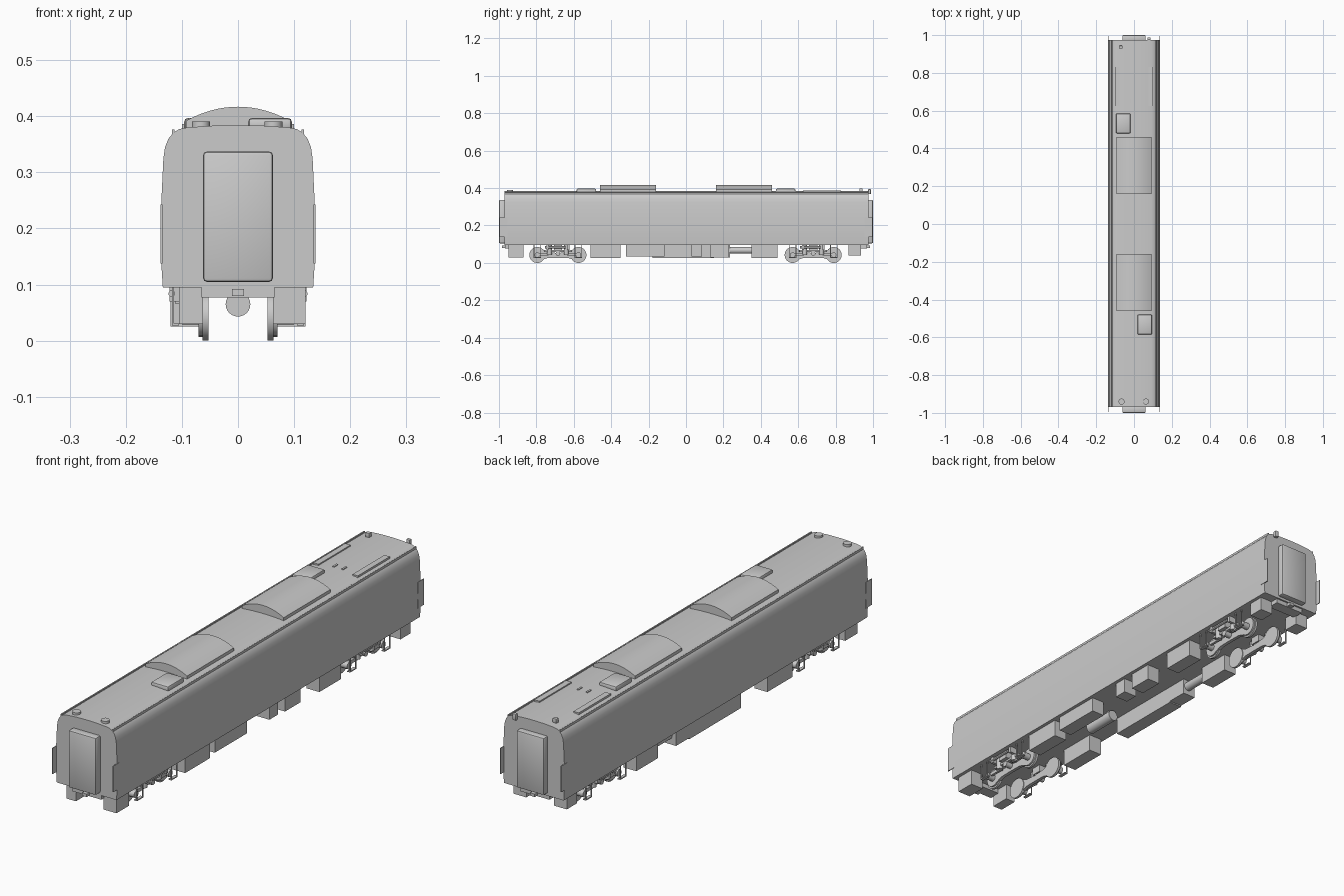
import bpy, bmesh, math
from mathutils import Matrix, Vector

if "Cube" in bpy.data.objects:
    bpy.data.objects.remove(bpy.data.objects["Cube"])

def finish(name, bm, smooth=True):
    bmesh.ops.recalc_face_normals(bm, faces=bm.faces[:])
    me = bpy.data.meshes.new(name)
    bm.to_mesh(me)
    bm.free()
    if smooth:
        for p in me.polygons:
            p.use_smooth = True
        me.set_sharp_from_angle(angle=math.radians(30))
    ob = bpy.data.objects.new(name, me)
    bpy.context.collection.objects.link(ob)
    return ob

def box(name, x, y, z, bevel=0, segs=2):
    bm = bmesh.new()
    size = [abs(a[1] - a[0]) for a in (x, y, z)]
    mid = [(a[1] + a[0]) / 2 for a in (x, y, z)]
    bmesh.ops.create_cube(bm, size=1, matrix=Matrix.Translation(mid) @ Matrix.Diagonal((*size, 1)))
    if bevel:
        bmesh.ops.bevel(bm, geom=bm.edges[:], offset=bevel, segments=segs, affect='EDGES', profile=0.5)
    return finish(name, bm, bool(bevel))

def cyl(name, a, b, r, n=24):
    a, b = Vector(a), Vector(b)
    rot = (b - a).to_track_quat('Z', 'Y').to_matrix().to_4x4()
    bm = bmesh.new()
    bmesh.ops.create_cone(bm, cap_ends=True, segments=n, radius1=r, radius2=r, depth=(b - a).length,
                          matrix=Matrix.Translation((a + b) / 2) @ rot)
    return finish(name, bm)

def prism(name, pts, axis, lo, hi):
    """Extrude a closed profile along x (pts = y,z) or along y (pts = x,z)."""
    bm = bmesh.new()
    make = (lambda p: (lo, p[0], p[1])) if axis == 'x' else (lambda p: (p[0], lo, p[1]))
    face = bm.faces.new([bm.verts.new(make(p)) for p in pts])
    ext = bmesh.ops.extrude_face_region(bm, geom=[face])
    move = (hi - lo, 0, 0) if axis == 'x' else (0, hi - lo, 0)
    bmesh.ops.translate(bm, vec=move, verts=[v for v in ext['geom'] if isinstance(v, bmesh.types.BMVert)])
    return finish(name, bm)

def mirrored(pts):
    return pts + [(-x, z) for x, z in reversed(pts)]

# carriage body
half = [(.134, .095), (.1375, .15), (.138, .19), (.1365, .25), (.133, .325), (.130, .345),
        (.124, .360), (.115, .371), (.105, .377), (.09, .380), (.05, .383), (.015, .384)]
prism("carriage_body", mirrored(half), 'y', -.97, .975)

# both ends: gangway, corner plates, coupler
for s, end in ((-1, "front"), (1, "back")):
    box(end + "_gangway", (-.062, .062), (s * .965, s), (.105, .337), .006)
    box(end + "_end_beam", (-.065, .065), (s * .92, s * .968), (.077, .097))
    box(end + "_coupler", (-.011, .011), (s * .95, s * .985), (.080, .092))
    for sx in (-1, 1):
        box(end + "_corner_plate", (sx * .1345, sx * .138), (s * .955, s * .996), (.138, .243))

# roof gutters
for sx in (-1, 1):
    box("roof_gutter", (sx * .113, sx * .118), (-.97, .975), (.366, .3765))

# arched air conditioning units
arc = []
for i in range(17):
    x = .093 - .186 * i / 16
    arc.append((x, .417 - .025 * (x / .093) ** 2))
for s in (-1, 1):
    prism("air_conditioner", [(-.093, .375)] + [(.093, .375)] + arc, 'y', s * .16, s * .46)
    # small roof hatch beside each unit
    box("roof_hatch", (-s * .018, -s * .096), (s * .48, s * .585), (.372, .397), .007)

# roof vents, mounting rails and aerials
for x in (-.066, .063):
    cyl("roof_vent", (x, -.94, .378), (x, -.94, .391), .016)
for sx in (-1, 1):
    box("roof_rail", (sx * .076, sx * .1), (.625, .83), (.374, .386))
    box("roof_cleat", (sx * .02 - .004, sx * .02 + .004), (.64, .665), (.38, .387))
box("roof_aerial", (-.079, -.061), (.928, .944), (.378, .398), .002)
box("end_lamp", (.072, .088), (.974, .988), (.368, .394), .002)

# equipment boxes under the floor: y range and lowest z
right_boxes = [(-.95, -.87, .03), (-.51, -.35, .025), (-.32, -.115, .035), (.03, .085, .035),
               (.13, .23, .03), (.35, .49, .025), (.87, .935, .04)]
left_boxes = [(-.95, -.87, .03), (-.51, -.35, .025), (-.18, .15, .025), (.15, .235, .03),
              (.35, .49, .025), (.87, .935, .04)]
for sx, rows in ((1, right_boxes), (-1, left_boxes)):
    for y0, y1, z in rows:
        outer = .105 if (sx < 0 and y0 < -.6) else .12
        box("underfloor_box", (sx * .062, sx * outer), (y0, y1), (z, .097))

# air tanks
cyl("side_air_tank", (-.085, .235, .067), (-.085, .35, .067), .018)
cyl("centre_air_tank", (0, -.27, .065), (0, -.13, .065), .022)
for y in (-.24, -.16):
    box("tank_strap", (-.004, .004), (y - .006, y + .006), (.08, .097))

# bogies
def dogbone(yc):
    """Side frame outline: round ends over the wheels joined by a dipped bar."""
    pts = []
    for s in (1, -1):
        for i in range(15):
            t = math.radians(-130 + 260 * i / 14)
            pts.append((yc + s * (.11 + .037 * math.cos(t)), .044 + s * .037 * math.sin(t)))
        pts += [(yc + s * .055, .044 + s * .016 - .002), (yc, .044 + s * .013 - .004),
                (yc - s * .055, .044 + s * .016 - .002)]
    return pts

for yc in (-.685, .68):
    for sx in (-1, 1):
        prism("bogie_side_frame", dogbone(yc), 'x', sx * .056, sx * .07)
        # frame beam above the springs, hung from the floor
        box("bogie_beam", (sx * .082, sx * .096), (yc - .075, yc + .075), (.058, .070), .002)
        box("bogie_bolster", (sx * .062, sx * .112), (yc - .022, yc + .022), (.066, .097))
        cyl("bogie_pivot", (sx * .06, yc, .05), (sx * .1, yc, .05), .012, 16)
        cyl("damper", (sx * .118, yc - .07, .084), (sx * .118, yc + .04, .084), .006, 12)
        for s in (-1, 1):
            y = yc + s * .11
            cyl("wheel", (sx * .053, y, .0425), (sx * .063, y, .0425), .0425, 32)
            cyl("axle_box", (sx * .06, y, .0425), (sx * .1, y, .0425), .014, 16)
            box("axle_arm", (sx * .084, sx * .094), (y, yc + s * .05), (.040, .054))
            cyl("bogie_spring", (sx * .09, yc + s * .045, .045), (sx * .09, yc + s * .045, .096), .013, 16)
            box("damper_mount", (sx * .095, sx * .122), (yc + s * .055 - .006, yc + s * .055 + .006), (.07, .097))
            # hanging U shaped step
            for d in (-.018, .018):
                box("step_hanger", (sx * .114, sx * .118), (y + d - .002, y + d + .002), (.028, .096))
            box("step_bar", (sx * .105, sx * .118), (y - .02, y + .02), (.027, .031))
